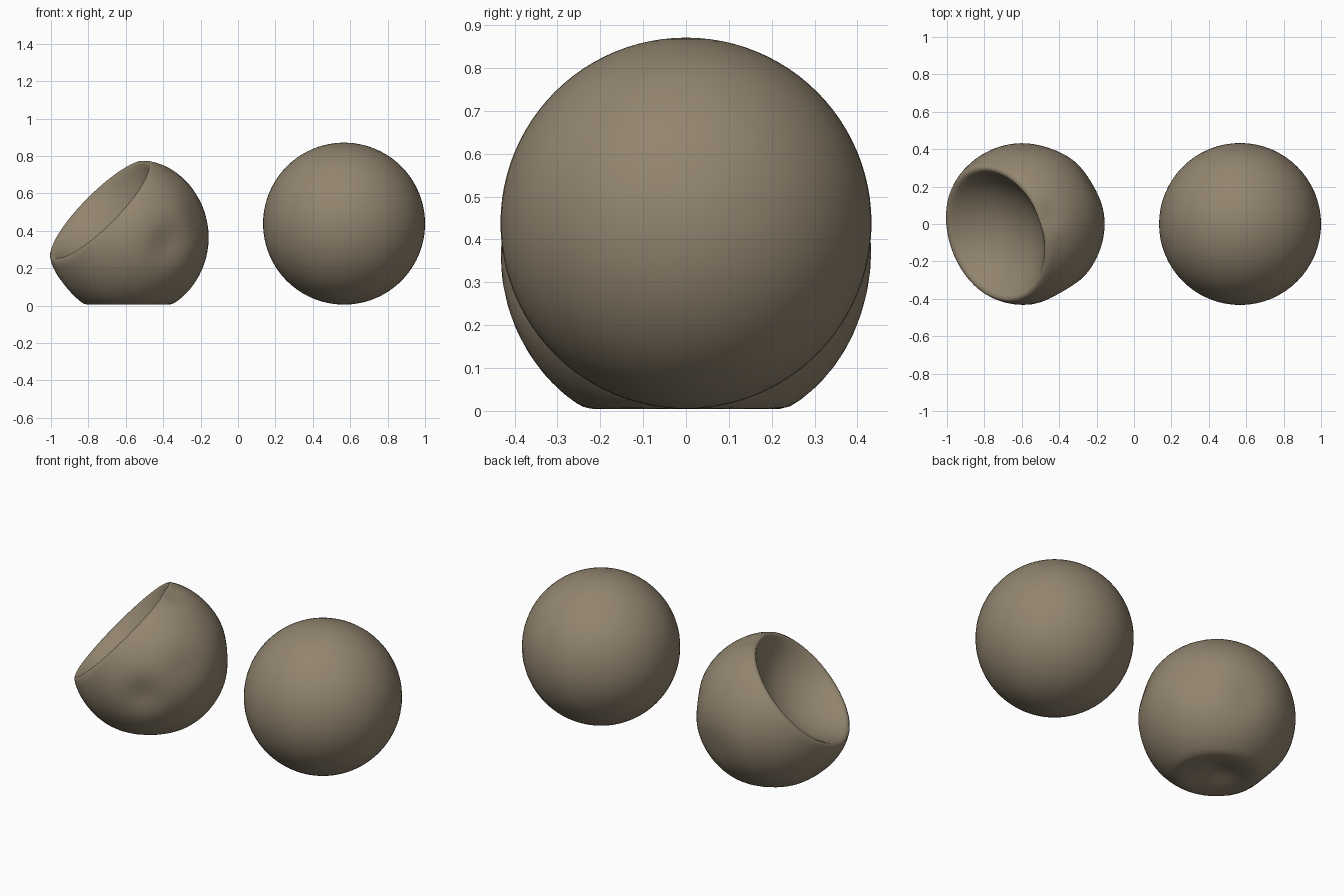
import bpy
import bmesh
import math
from mathutils import Vector

cube = bpy.data.objects.get("Cube")
if cube:
    bpy.data.objects.remove(cube, do_unlink=True)

RADIUS = 0.433

# Single matte taupe rubber
rubber = bpy.data.materials.new("taupe_rubber")
rubber.use_nodes = True
colour = (0.29, 0.235, 0.16, 1)
rubber.diffuse_color = colour
shader = rubber.node_tree.nodes["Principled BSDF"]
shader.inputs["Base Color"].default_value = colour
shader.inputs["Roughness"].default_value = 0.8


def make_ball(name, centre, axis, deform=None):
    """Smooth sphere with its poles on the axis, optionally reshaped."""
    bm = bmesh.new()
    bmesh.ops.create_uvsphere(bm, u_segments=64, v_segments=48, radius=RADIUS)
    turn = Vector((0, 0, 1)).rotation_difference(axis)
    for v in bm.verts:
        v.co.rotate(turn)
        if deform:
            v.co = deform(v.co.copy())
    mesh = bpy.data.meshes.new(name)
    bm.to_mesh(mesh)
    bm.free()
    mesh.materials.append(rubber)
    mesh.shade_smooth()
    ball = bpy.data.objects.new(name, mesh)
    ball.location = centre
    bpy.context.collection.objects.link(ball)
    return ball


# Collapsed ball: one side pushed in, small dimples, flattened base
OPENING = Vector((-0.68, -0.25, 0.68)).normalized()
RIM, ROUNDING, DEPTH = 0.24, 0.022, 1.1
BASE = -0.365
DIMPLES = [  # direction, depth, angular width
    (Vector((0.49, -0.86, -0.08)), 0.03, 0.24),
    (Vector((0.85, -0.45, 0.25)), 0.012, 0.25),
    (Vector((0.85, 0.5, 0.1)), 0.012, 0.25),
    (Vector((0.3, 0.93, -0.2)), 0.012, 0.25),
    (Vector((0.3, 0.1, 0.95)), 0.015, 0.15),
    (Vector((-0.75, 0.1, -0.65)), 0.015, 0.25),
]


def collapse(p):
    direction = p.normalized()
    for towards, depth, width in DIMPLES:
        angle = direction.angle(towards)
        p -= direction * depth * math.exp(-(angle / width) ** 2)
    # fold the cap inwards about a rounded rim
    s = p.dot(OPENING)
    gap = s - RIM
    fold = math.sqrt(gap * gap + ROUNDING * ROUNDING)
    p += OPENING * (RIM - fold * (DEPTH if gap > 0 else 1) - s)
    # settle on the ground with a shallow hollow under the middle
    if s < RIM and p.z < BASE + 0.06:
        r = math.hypot(p.x, p.y)
        soft = 0.012
        over = p.z - BASE
        p.z = BASE + (over + math.sqrt(over * over + soft * soft)) / 2
        p.z += 0.045 * math.exp(-(r / 0.12) ** 2)
    return p


make_ball("collapsed_ball", (-0.59, 0, 0.365), OPENING, collapse)
make_ball("round_ball", (0.567, 0, 0.438), Vector((0, 0, 1)))
